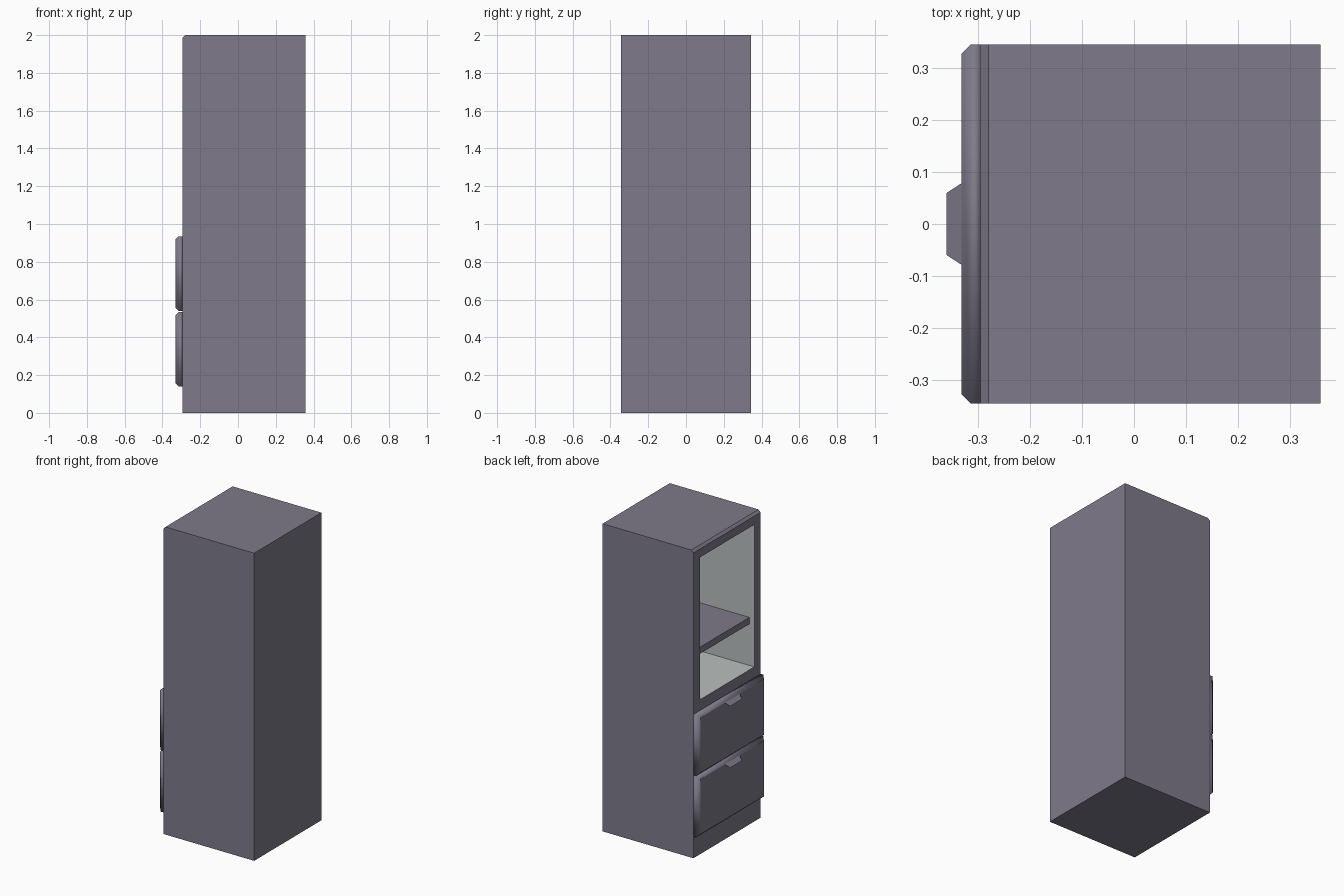
import bpy
import bmesh
from mathutils import Vector

old = bpy.data.objects.get("Cube")
if old:
    bpy.data.objects.remove(old, do_unlink=True)


def material(name, rgb):
    mat = bpy.data.materials.new(name)
    mat.use_nodes = True
    mat.diffuse_color = (*rgb, 1)
    mat.node_tree.nodes["Principled BSDF"].inputs["Base Color"].default_value = (*rgb, 1)
    return mat


PAINT = material("grey violet paint", (0.21, 0.195, 0.255))
LINING = material("pale grey lining", (0.49, 0.52, 0.515))

HALF = 0.345       # half width across y
FACE = -0.295      # plane of the open side
BACK = 0.358


def finish(bm, name, *mats):
    bmesh.ops.recalc_face_normals(bm, faces=bm.faces)
    mesh = bpy.data.meshes.new(name)
    bm.to_mesh(mesh)
    bm.free()
    for mat in mats:
        mesh.materials.append(mat)
    obj = bpy.data.objects.new(name, mesh)
    bpy.context.collection.objects.link(obj)
    return obj


def prism(profile, half):
    """Extrude an x-z profile across y."""
    bm = bmesh.new()
    face = bm.faces.new([bm.verts.new((x, -half, z)) for x, z in profile])
    new = bmesh.ops.extrude_face_region(bm, geom=[face])["geom"]
    verts = [g for g in new if isinstance(g, bmesh.types.BMVert)]
    bmesh.ops.translate(bm, verts=verts, vec=(0, 2 * half, 0))
    bmesh.ops.recalc_face_normals(bm, faces=bm.faces)
    return bm


# Cabinet body with a chamfered top edge and a lined niche
bm = prism([(FACE, 0), (BACK, 0), (BACK, 2), (FACE + 0.015, 2), (FACE, 1.985)], HALF)
front = min(bm.faces, key=lambda f: f.calc_center_median().x)
bmesh.ops.inset_individual(bm, faces=[front], thickness=0.06)
for v in front.verts:
    v.co.y = 0.28 if v.co.y > 0 else -0.28
    v.co.z = 1.93 if v.co.z > 1 else 1.005
new = bmesh.ops.extrude_face_region(bm, geom=[front])["geom"]
verts = [g for g in new if isinstance(g, bmesh.types.BMVert)]
bmesh.ops.translate(bm, verts=verts, vec=(0.59, 0, 0))
if front.is_valid:
    bm.faces.remove(front)
for f in bm.faces:
    c = f.calc_center_median()
    if FACE + 0.02 < c.x < BACK - 0.02 and abs(c.y) < 0.3 and 1 < c.z < 1.95:
        f.material_index = 1
finish(bm, "cabinet_body", PAINT, LINING)

# Shelf inside the niche
bm = prism([(-0.26, 1.275), (0.295, 1.275), (0.295, 1.318), (-0.26, 1.318)], 0.28)
finish(bm, "niche_shelf", PAINT)


def drawer(name, bottom, top):
    # Front panel: bevelled rim shades softly, flat face keeps a crisp border
    outer = -0.332
    bm = prism([(FACE, bottom), (FACE, top), (outer, top), (outer, bottom)], HALF)
    face = min(bm.faces, key=lambda f: f.calc_center_median().x)
    bmesh.ops.bevel(bm, geom=list(face.edges), offset=0.018, segments=1,
                    affect='EDGES', profile=0.5)
    bm.faces.ensure_lookup_table()
    face = min(bm.faces, key=lambda f: f.calc_center_median().x)
    for f in bm.faces:
        f.smooth = True
    for e in face.edges:
        e.smooth = False
    finish(bm, name + "_panel", PAINT)

    # Sloping pull tab along the upper border
    bm = bmesh.new()
    z = top - 0.018
    corners = [(outer, 0.078, z), (-0.36, 0.06, z - 0.02),
               (-0.36, -0.06, z - 0.02), (outer, -0.078, z)]
    tab = bm.faces.new([bm.verts.new(Vector(c)) for c in corners])
    tab.normal_update()
    if tab.normal.z < 0:
        tab.normal_flip()
    mesh = bpy.data.meshes.new(name + "_pull_tab")
    bm.to_mesh(mesh)
    bm.free()
    mesh.materials.append(PAINT)
    obj = bpy.data.objects.new(name + "_pull_tab", mesh)
    bpy.context.collection.objects.link(obj)


drawer("lower_drawer", 0.14, 0.535)
drawer("upper_drawer", 0.54, 0.935)
